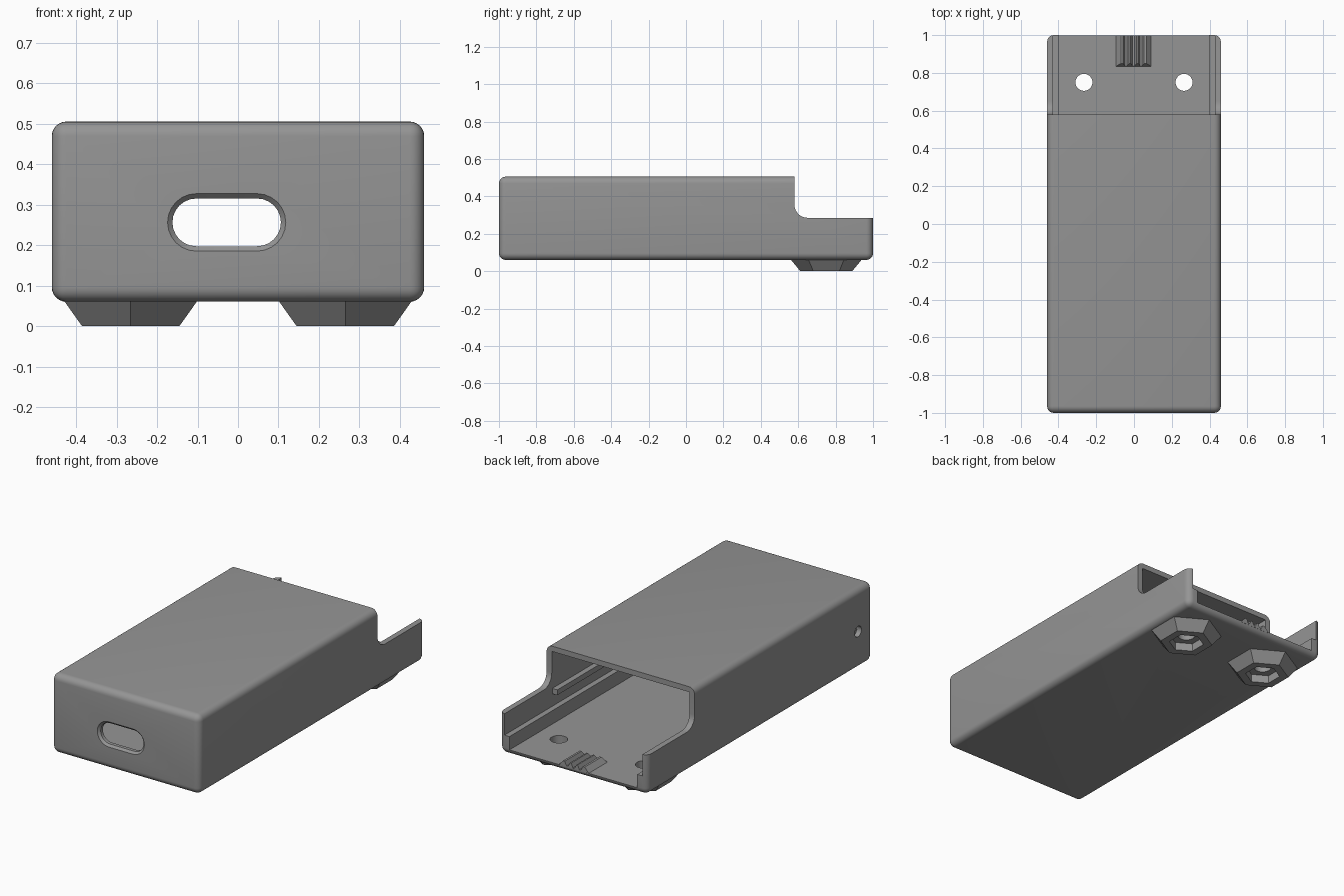
import bpy, bmesh, math
from mathutils import Matrix, Vector

if "Cube" in bpy.data.objects:
    bpy.data.objects.remove(bpy.data.objects["Cube"])

grey = bpy.data.materials.new("grey plastic")
grey.diffuse_color = (0.3, 0.3, 0.3, 1)
grey.use_nodes = True
grey.node_tree.nodes["Principled BSDF"].inputs["Base Color"].default_value = grey.diffuse_color


def finish(bm, name):
    bmesh.ops.recalc_face_normals(bm, faces=bm.faces)
    me = bpy.data.meshes.new(name)
    bm.to_mesh(me)
    bm.free()
    ob = bpy.data.objects.new(name, me)
    bpy.context.collection.objects.link(ob)
    me.materials.append(grey)
    return ob


def box(name, x0, x1, y0, y1, z0, z1, bevel=0):
    bm = bmesh.new()
    bmesh.ops.create_cube(bm, size=1)
    for v in bm.verts:
        v.co = ((x0 + x1) / 2 + v.co.x * (x1 - x0),
                (y0 + y1) / 2 + v.co.y * (y1 - y0),
                (z0 + z1) / 2 + v.co.z * (z1 - z0))
    if bevel:
        bmesh.ops.bevel(bm, geom=bm.edges[:], offset=bevel, segments=6,
                        profile=0.5, affect='EDGES')
    return finish(bm, name)


def loft(name, a, b):
    """Closed solid between two matching rings of 3D points."""
    bm = bmesh.new()
    ra = [bm.verts.new(p) for p in a]
    rb = [bm.verts.new(p) for p in b]
    n = len(ra)
    bm.faces.new(ra)
    bm.faces.new(rb)
    for i in range(n):
        bm.faces.new((ra[i], ra[(i + 1) % n], rb[(i + 1) % n], rb[i]))
    return finish(bm, name)


def ring(cx, cy, z, r, n, start=0):
    return [(cx + r * math.cos(start + math.tau * i / n),
             cy + r * math.sin(start + math.tau * i / n), z) for i in range(n)]


def stadium(y, r, half=0.075, cx=-0.028, cz=0.256):
    pts = []
    for i in range(26):
        side = 1 if i < 13 else -1
        a = -math.pi / 2 + math.pi * (i if i < 13 else i - 1) / 12
        pts.append((cx + side * half + r * math.cos(a), y, cz + r * math.sin(a)))
    return pts


def cut(ob, *cutters):
    for c in cutters:
        m = ob.modifiers.new("cut", 'BOOLEAN')
        m.operation = 'DIFFERENCE'
        m.solver = 'EXACT'
        m.object = c
        bpy.context.view_layer.objects.active = ob
        bpy.ops.object.modifier_apply(modifier=m.name)
        bpy.data.objects.remove(c)


def smooth(ob):
    bpy.ops.object.select_all(action='DESELECT')
    ob.select_set(True)
    bpy.context.view_layer.objects.active = ob
    bpy.ops.object.shade_smooth_by_angle(angle=math.radians(28))


# rounded shell
shell = box("enclosure_shell", -0.46, 0.46, -1, 1, 0.06, 0.505, 0.036)

# cavity with a stepped ledge along each side, open at the back
half = [(0.397, 0.09), (0.397, 0.165), (0.428, 0.165), (0.428, 0.475)]
prof = half + [(-x, z) for x, z in reversed(half)]
cavity = loft("cavity_cutter", [(x, -0.968, z) for x, z in prof],
              [(x, 1.1, z) for x, z in prof])

# step in the top at the back, with a rounded inner corner
side = [(1.1, 0.285), (1.1, 0.6), (0.58, 0.6)]
for i in range(9):
    a = math.pi + math.pi / 2 * i / 8
    side.append((0.65 + 0.07 * math.cos(a), 0.355 + 0.07 * math.sin(a)))
step = loft("step_cutter", [(-0.6, y, z) for y, z in side],
            [(0.6, y, z) for y, z in side])

# front port with chamfered rim
port = loft("port_cutter", stadium(-1.05, 0.059), stadium(-0.9, 0.059))
rim = loft("rim_cutter", stadium(-1.012, 0.083), stadium(-0.988, 0.059))

# small round hole in the left wall
pin = loft("pin_cutter",
           [(-0.6, y, z) for y, z, _ in ring(-0.87, 0.27, 0, 0.03, 24)],
           [(-0.3, y, z) for y, z, _ in ring(-0.87, 0.27, 0, 0.03, 24)])
cut(shell, cavity, step, port, rim, pin)

for s, label in ((-1, "left"), (1, "right")):
    cx, cy = 0.265 * s, 0.75

    def screw_hole():
        return loft("hole_cutter", ring(cx, cy, -0.1, 0.045, 32),
                    ring(cx, cy, 0.15, 0.045, 32))

    # hexagonal foot with nut pocket
    q = math.pi / 2
    foot = loft(label + "_foot", ring(cx, cy, 0, 0.139, 6, q),
                ring(cx, cy, 0.062, 0.19, 6, q))
    pocket = loft("pocket_cutter", ring(cx, cy, -0.05, 0.092, 6, q),
                  ring(cx, cy, 0.045, 0.092, 6, q))
    cut(foot, pocket, screw_hole())
    cut(shell, screw_hole())
    smooth(foot)

    # upper board rail
    a, b = sorted((0.397 * s, 0.432 * s))
    box(label + "_board_rail", a, b, -0.97, 0.575, 0.235, 0.265)

smooth(shell)

# cable rest: sloped pad with lengthwise grooves
pad = loft("cable_rest",
           [(-0.1, 0.832, 0.085), (0.095, 0.832, 0.085),
            (0.095, 0.999, 0.085), (-0.1, 0.999, 0.085)],
           [(-0.07, 0.85, 0.118), (0.065, 0.85, 0.118),
            (0.065, 0.999, 0.118), (-0.07, 0.999, 0.118)])
grooves = []
for gx in (-0.042, -0.002, 0.038):
    tri = [(gx - 0.018, 0.122), (gx + 0.018, 0.122), (gx + 0.005, 0.095), (gx - 0.005, 0.095)]
    grooves.append(loft("groove_cutter", [(x, 0.8, z) for x, z in tri],
                        [(x, 1.1, z) for x, z in tri]))
cut(pad, *grooves)
